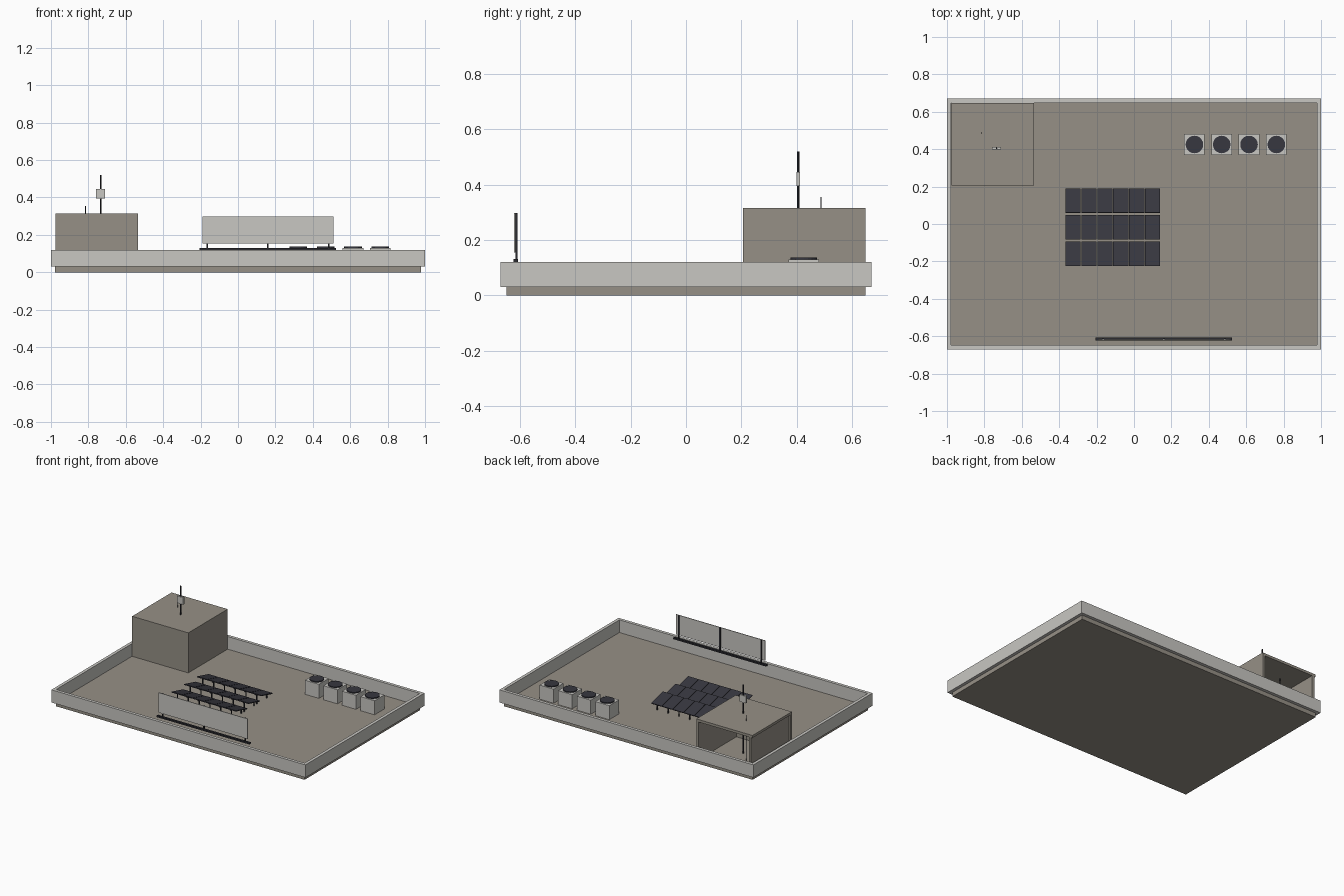
import bpy
import bmesh
from math import atan2, hypot
from mathutils import Matrix, Vector

cube = bpy.data.objects.get("Cube")
if cube:
    bpy.data.objects.remove(cube, do_unlink=True)


def material(name, r, g, b):
    m = bpy.data.materials.new(name)
    m.use_nodes = True
    m.diffuse_color = (r, g, b, 1)
    m.node_tree.nodes["Principled BSDF"].inputs["Base Color"].default_value = (r, g, b, 1)
    return m


concrete = material("warm grey concrete", 0.305, 0.28, 0.24)
light = material("light grey", 0.58, 0.57, 0.54)
dark = material("dark metal", 0.024, 0.024, 0.03)
panel_blue = material("dark solar glass", 0.038, 0.038, 0.05)


def add_box(bm, x, y, z, tilt=0):
    """Box spanning three (low, high) ranges, tilted about x."""
    mid = Vector(sum(r) / 2 for r in (x, y, z))
    size = [r[1] - r[0] for r in (x, y, z)]
    mat = Matrix.Translation(mid) @ Matrix.Rotation(tilt, 4, 'X') @ Matrix.Diagonal((*size, 1))
    bmesh.ops.create_cube(bm, size=1, matrix=mat)


def add_rod(bm, x, y, z, radius, sides=8):
    bmesh.ops.create_cone(bm, cap_ends=True, segments=sides, radius1=radius, radius2=radius,
                          depth=z[1] - z[0], matrix=Matrix.Translation((x, y, sum(z) / 2)))


def finish(name, bm, mat):
    mesh = bpy.data.meshes.new(name)
    bm.to_mesh(mesh)
    bm.free()
    mesh.materials.append(mat)
    ob = bpy.data.objects.new(name, mesh)
    bpy.context.collection.objects.link(ob)
    return ob


def boxes(name, mat, *spans):
    bm = bmesh.new()
    for span in spans:
        add_box(bm, *span)
    return finish(name, bm, mat)


FLOOR, RIM = 0.03, 0.12
W, D, T = 1.0, 0.67, 0.022

# Roof slab and the parapet around it
boxes("roof_slab", concrete, ((-W + T, W - T), (-D + T, D - T), (0, FLOOR)))
parapet = []
for s in (-1, 1):
    parapet.append((sorted((s * W, s * (W - T))), (-D, D), (FLOOR, RIM)))
    parapet.append(((-W + T, W - T), sorted((s * D, s * (D - T))), (FLOOR, RIM)))
boxes("parapet", light, *parapet)

# Stair house, open at the back
x0, x1, y0, y1, top, wall = -0.977, -0.535, 0.205, 0.648, 0.315, 0.018
boxes("stair_house", concrete,
      ((x0, x1), (y0, y1), (top - wall, top)),
      ((x0, x1), (y0, y0 + wall), (FLOOR, top - wall)),
      ((x1 - wall, x1), (y0 + wall, y1), (FLOOR, top - wall)),
      ((x0 + 0.01, x0 + wall + 0.01), (y0 + wall, y1), (FLOOR, top - wall)))

# Aerial mast with its box, and a short rod
bm = bmesh.new()
add_rod(bm, -0.735, 0.405, (FLOOR, 0.52), 0.004)
add_rod(bm, -0.815, 0.487, (FLOOR, 0.355), 0.0025)
finish("aerial_masts", bm, dark)
boxes("aerial_box", light, ((-0.76, -0.71), (0.398, 0.412), (0.395, 0.445)))

# Solar panels: three rows of six, high at the front edge
COLS, PITCH, LEFT = 6, 0.085, -0.368
LOW, HIGH, RUN = 0.07, 0.103, 0.13
panels, legs = bmesh.new(), bmesh.new()
for front in (0.06, -0.083, -0.225):
    back = front + RUN
    half = hypot(RUN, HIGH - LOW) / 2
    cy, cz = (front + back) / 2, (LOW + HIGH) / 2
    for col in range(COLS):
        x = LEFT + col * PITCH
        add_box(panels, (x + 0.002, x + PITCH - 0.002), (cy - half, cy + half),
                (cz - 0.003, cz + 0.003), atan2(LOW - HIGH, RUN))
        mid = x + PITCH / 2
        for y, z in ((front + 0.01, HIGH - 0.005), (back - 0.01, LOW)):
            add_box(legs, (mid - 0.003, mid + 0.003), (y - 0.003, y + 0.003), (FLOOR, z))
finish("solar_panels", panels, panel_blue)
finish("solar_panel_legs", legs, dark)

# Four cooling units with round fans on top
units, fans = bmesh.new(), bmesh.new()
for i in range(4):
    cx, cy, h = 0.323 + i * 0.146, 0.425, 0.055
    add_box(units, (cx - h, cx + h), (cy - h, cy + h), (FLOOR, 0.13))
    add_rod(fans, cx, cy, (0.13, 0.137), 0.047, 20)
finish("cooling_units", units, light)
finish("cooling_fans", fans, panel_blue)

# Sign board on three posts and a base rail
boxes("sign_board", light, ((-0.19, 0.51), (-0.62, -0.615), (0.155, 0.297)))
boxes("sign_frame", dark,
      ((-0.205, 0.525), (-0.622, -0.606), (0.12, 0.131)),
      *[((x - 0.004, x + 0.004), (-0.615, -0.608), (RIM, 0.297)) for x in (-0.165, 0.16, 0.485)])
